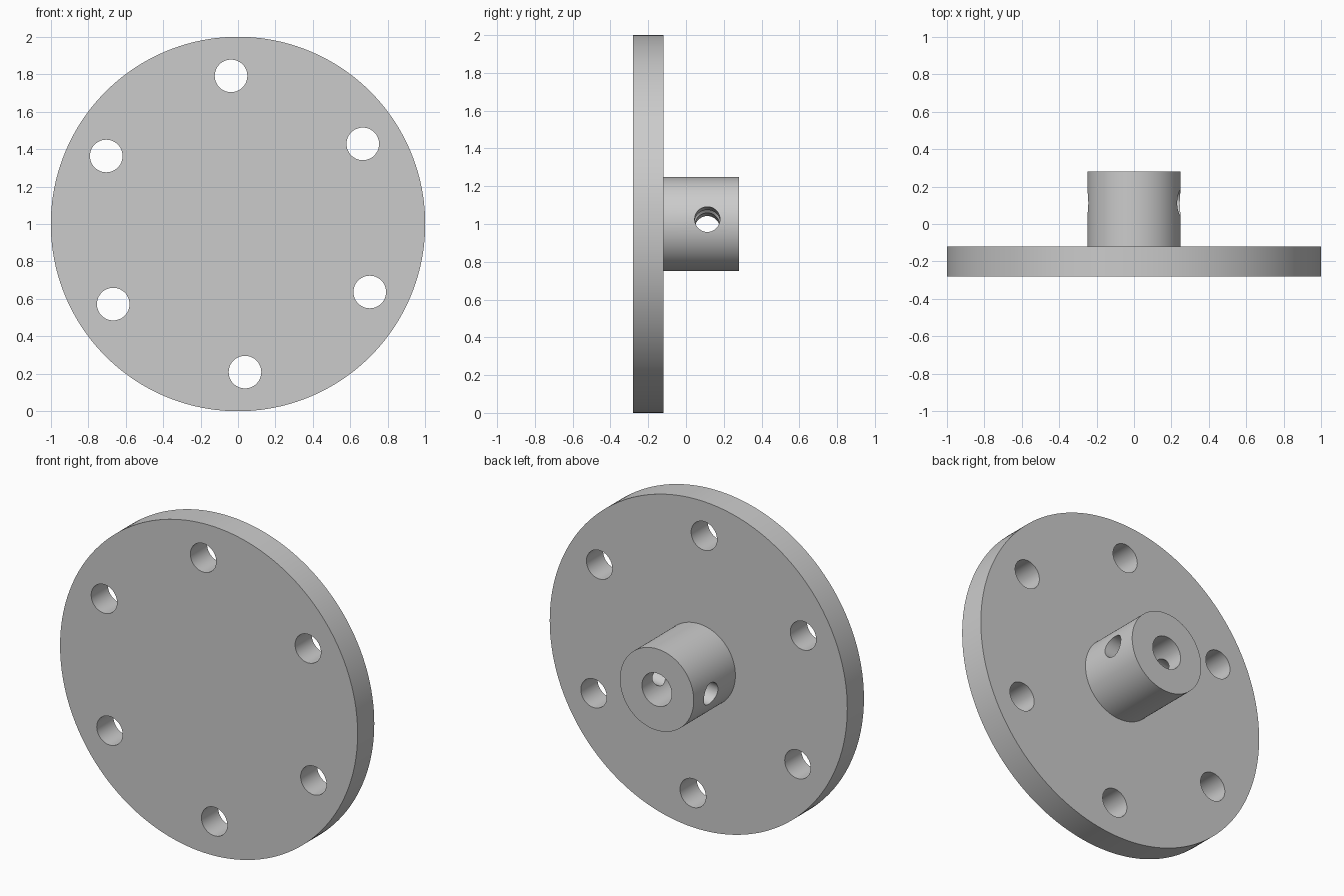
import bpy
from math import cos, sin, radians
from mathutils import Vector

default = bpy.data.objects.get("Cube")
if default:
    bpy.data.objects.remove(default, do_unlink=True)

# Single plain grey
grey = bpy.data.materials.new("plain_grey")
grey.use_nodes = True
colour = (0.6, 0.6, 0.6, 1)
grey.diffuse_color = colour
grey.node_tree.nodes["Principled BSDF"].inputs["Base Color"].default_value = colour

CENTRE_Z = 1.0
FRONT, FACE, BACK = -0.28, -0.12, 0.28   # plate front, plate back, hub end


def rod(name, start, end, radius, sides=64):
    """Round bar running from start to end."""
    start, end = Vector(start), Vector(end)
    axis = end - start
    bpy.ops.mesh.primitive_cylinder_add(
        vertices=sides, radius=radius, depth=axis.length,
        location=(start + end) / 2,
        rotation=axis.to_track_quat('Z', 'Y').to_euler())
    obj = bpy.context.object
    obj.name = name
    obj.data.materials.append(grey)
    return obj


def combine(target, tool, operation):
    """Apply a boolean and discard the tool."""
    tool.hide_render = True
    mod = target.modifiers.new(operation.lower(), 'BOOLEAN')
    mod.operation = operation
    mod.solver = 'EXACT'
    mod.object = tool
    bpy.context.view_layer.objects.active = target
    bpy.ops.object.modifier_apply(modifier=mod.name)
    bpy.data.objects.remove(tool, do_unlink=True)


# Round plate with the hub fused to its back
flange = rod("hub_flange", (0, FRONT, CENTRE_Z), (0, FACE, CENTRE_Z), 1.0, 160)
hub = rod("hub", (0, -0.2, CENTRE_Z), (0, BACK, CENTRE_Z), 0.248, 96)
combine(flange, hub, 'UNION')

# Ring of six bolt holes
for i in range(6):
    a = radians(32.7 + 60 * i)
    x, z = 0.792 * cos(a), CENTRE_Z + 0.792 * sin(a)
    combine(flange, rod("bolt_hole", (x, -0.5, z), (x, 0.1, z), 0.087), 'DIFFERENCE')

# Blind shaft bore
bore = rod("shaft_bore", (0, FACE, CENTRE_Z), (0, 0.5, CENTRE_Z), 0.1)
combine(flange, bore, 'DIFFERENCE')

# Slightly tilted pin hole through the hub
tilt = radians(5.9)
reach = Vector((cos(tilt), 0, sin(tilt))) * 0.5
middle = Vector((0, 0.113, CENTRE_Z))
pin_hole = rod("pin_hole", middle - reach, middle + reach, 0.067)
combine(flange, pin_hole, 'DIFFERENCE')

# Smooth walls, crisp rims
bpy.ops.object.select_all(action='DESELECT')
flange.select_set(True)
bpy.context.view_layer.objects.active = flange
bpy.ops.object.shade_smooth_by_angle(angle=radians(30))
